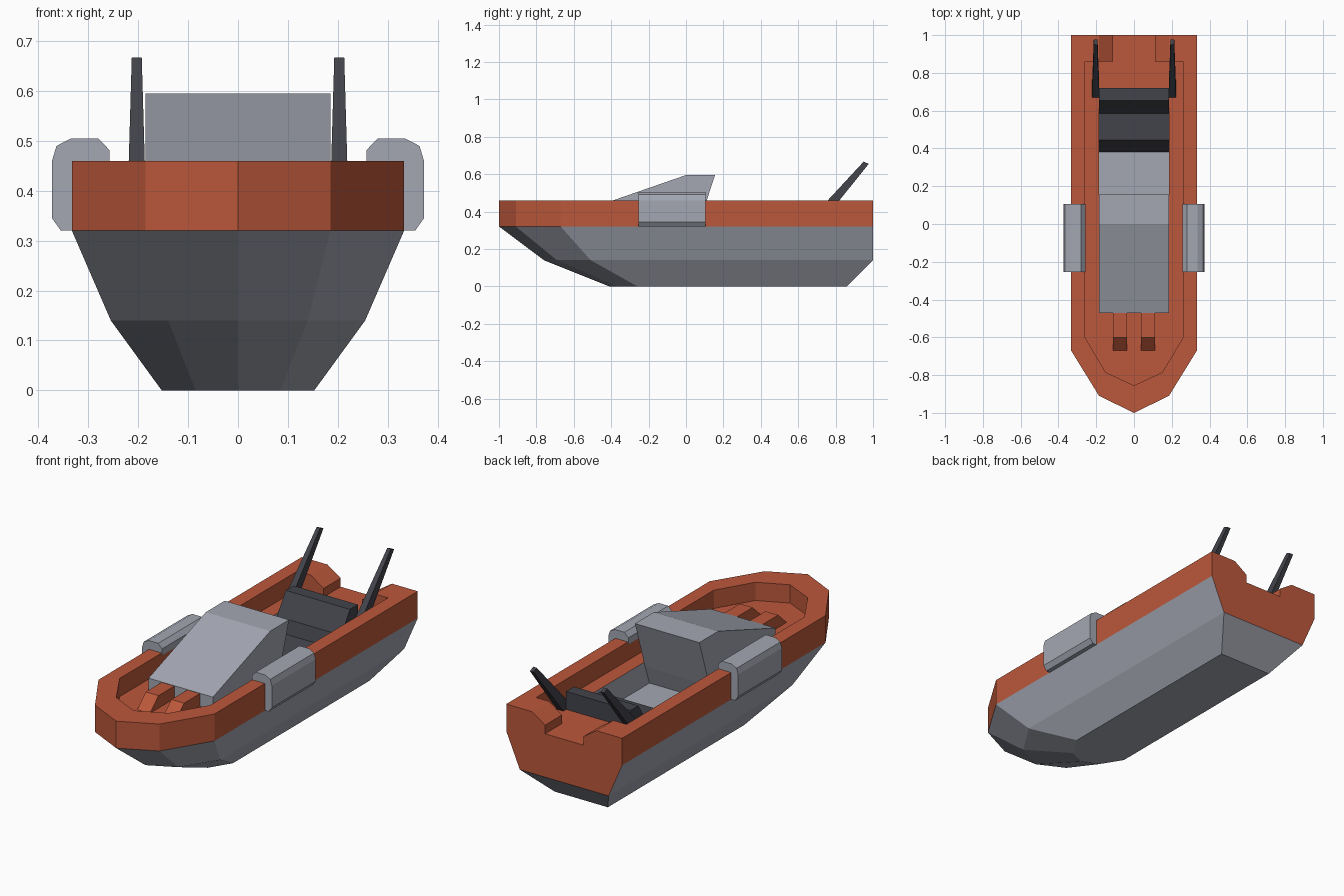
import bpy, bmesh

if "Cube" in bpy.data.objects:
    bpy.data.objects.remove(bpy.data.objects["Cube"], do_unlink=True)


def material(name, r, g, b):
    m = bpy.data.materials.new(name)
    m.use_nodes = True
    m.diffuse_color = (r, g, b, 1)
    m.node_tree.nodes["Principled BSDF"].inputs["Base Color"].default_value = (r, g, b, 1)
    return m


orange = material("orange_paint", 0.50, 0.097, 0.043)
grey = material("light_grey", 0.37, 0.39, 0.45)
dark = material("dark_grey", 0.055, 0.057, 0.07)


def loft(name, rings, mats):
    """Closed solid through rings that share one point count."""
    bm = bmesh.new()
    loops = [[bm.verts.new(p) for p in ring] for ring in rings]
    for a, b in zip(loops, loops[1:]):
        for i in range(len(a)):
            j = (i + 1) % len(a)
            bm.faces.new((a[i], a[j], b[j], b[i]))
    bm.faces.new(loops[0])
    bm.faces.new(loops[-1])
    bmesh.ops.recalc_face_normals(bm, faces=bm.faces[:])
    mesh = bpy.data.meshes.new(name)
    bm.to_mesh(mesh)
    bm.free()
    for m in mats:
        mesh.materials.append(m)
    ob = bpy.data.objects.new(name, mesh)
    bpy.context.collection.objects.link(ob)
    return ob


def across(name, profile, x0, x1, mat):
    """Side profile (y, z) extruded along x."""
    return loft(name, [[(x, y, z) for y, z in profile] for x in (x0, x1)], [mat])


def along(name, profile, y0, y1, mat):
    """Front profile (x, z) extruded along y."""
    return loft(name, [[(x, y, z) for x, z in profile] for y in (y0, y1)], [mat])


def outline(half, z):
    """Boat plan outline mirrored about the bow point, which comes last."""
    pts = half + [(-x, y) for x, y in half[-2::-1]]
    return [(x, y, z) for x, y in pts]


# Hull: keel, chine, rim bottom and rim top outlines
keel = [(0.153, 0.86), (0.153, -0.26), (0.085, -0.37), (0, -0.41)]
chine = [(0.255, 1), (0.255, -0.51), (0.14, -0.69), (0, -0.76)]
gunwale = [(0.333, 1), (0.333, -0.67), (0.185, -0.91), (0, -1)]
inner = [(0.26, 0.86), (0.26, -0.6), (0.15, -0.785), (0, -0.855)]
deck_z, rim_z, floor_z, seat_w = 0.365, 0.46, 0.24, 0.185
hull = loft("hull", [outline(keel, 0), outline(chine, 0.14),
                     outline(gunwale, 0.32), outline(gunwale, rim_z)], [orange, grey])

# Cutters: sunken deck, stern notch and cockpit well
deck_cut = loft("deck_cutter", [outline(inner, deck_z), outline(inner, 0.7)], [orange])
half_notch = [(0.11, deck_z), (0.11, 0.41), (seat_w, rim_z), (seat_w, 0.7)]
notch = half_notch + [(-x, z) for x, z in reversed(half_notch)]
notch_cut = along("notch_cutter", notch, 0.8, 1.1, orange)
well_cut = across("well_cutter", [(0.03, floor_z), (0.72, floor_z), (0.72, 0.7), (0.03, 0.7)],
                  -seat_w, seat_w, orange)
cutters = (deck_cut, notch_cut, well_cut)
for cutter in cutters:
    cutter.hide_render = True
    mod = hull.modifiers.new(cutter.name, "BOOLEAN")
    mod.operation = "DIFFERENCE"
    mod.solver = "EXACT"
    mod.object = cutter
bpy.context.view_layer.update()
carved = bpy.data.meshes.new_from_object(hull.evaluated_get(bpy.context.evaluated_depsgraph_get()))
hull.modifiers.clear()
hull.data = carved
for cutter in cutters:
    bpy.data.objects.remove(cutter, do_unlink=True)

# Grey below the rim and inside the well, orange rim, deck and transom
carved.materials.clear()
carved.materials.append(orange)
carved.materials.append(grey)
for f in carved.polygons:
    c, n = f.center, f.normal
    transom = n.y > 0.95 and c.y > 0.95
    in_well = abs(c.x) < 0.19 and 0.02 < c.y < 0.73 and 0.2 < c.z < deck_z - 0.01
    f.material_index = 1 if in_well or (c.z < 0.319 and not transom) else 0

# Console with sloping hood, and the pilot seat behind it
across("console", [(-0.47, 0.3), (-0.47, 0.432), (0, 0.595), (0.155, 0.595),
                   (0.072, 0.34), (0.035, floor_z)], -seat_w, seat_w, grey)
across("seat", [(0.72, floor_z), (0.72, 0.458), (0.655, 0.458), (0.585, 0.35),
                (0.445, 0.35), (0.38, floor_z)], -seat_w, seat_w, dark)

# Paired parts
pod = [(0.258, 0.45), (0.258, 0.482), (0.28, 0.505), (0.335, 0.505), (0.364, 0.49),
       (0.373, 0.46), (0.373, 0.345), (0.355, 0.32), (0.32, 0.32)]
for side, s in (("left", 1), ("right", -1)):
    along(side + "_side_pod", [(s * x, z) for x, z in pod], -0.255, 0.105, grey)
    across(side + "_bow_block", [(-0.67, deck_z), (-0.6, 0.43), (-0.46, 0.43), (-0.46, deck_z)],
           s * 0.037, s * 0.11, orange)
    rings = []
    for w, back, front in ((0.019, (0.665, 0.36), (0.74, 0.36)),
                           (0.010, (0.95, 0.667), (0.977, 0.655))):
        rings.append([(s * 0.203 + dx, y, z) for dx, (y, z) in
                      ((-w, back), (w, back), (w, front), (-w, front))])
    loft(side + "_mast", rings, [dark])
